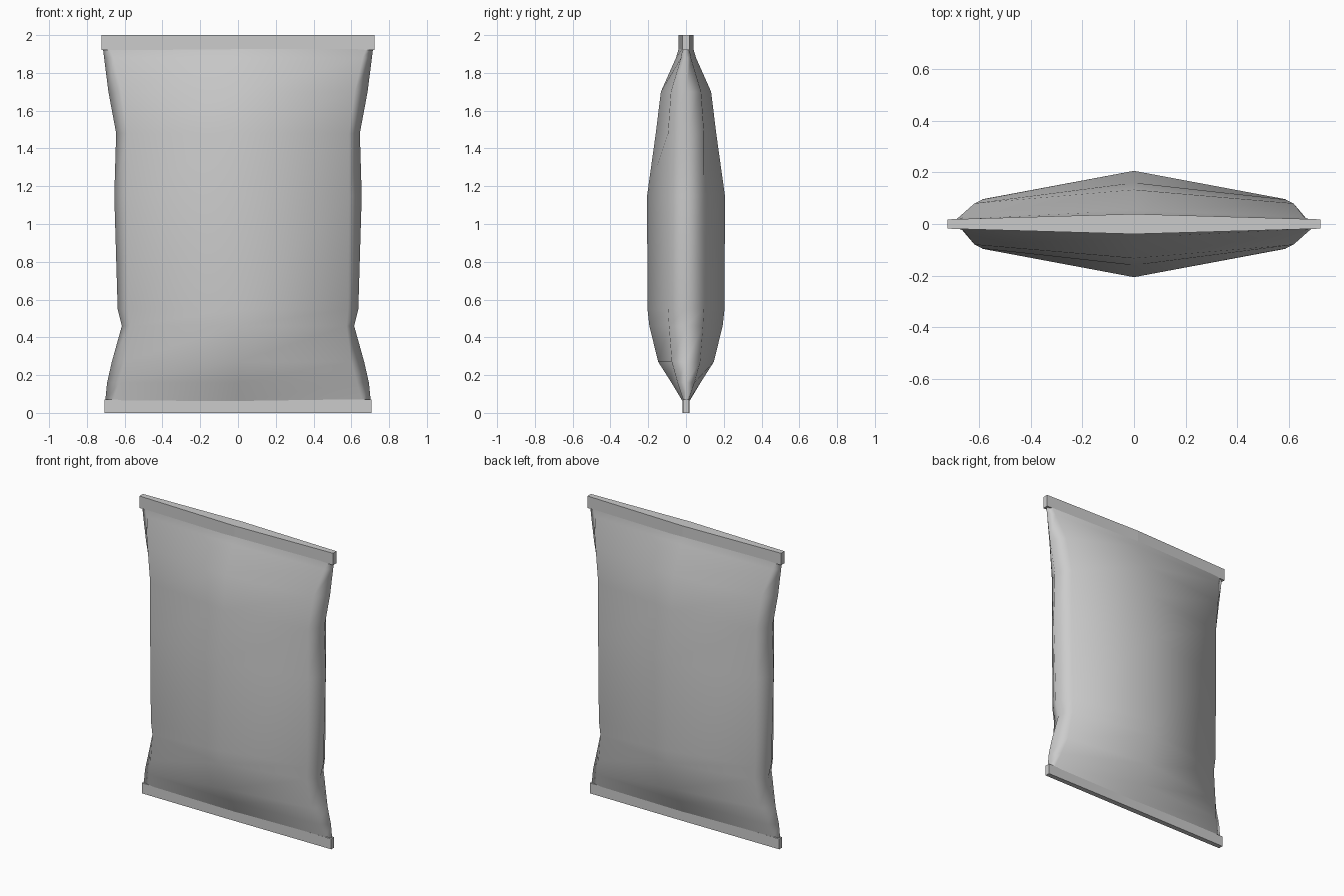
import bpy, bmesh

if "Cube" in bpy.data.objects:
    bpy.data.objects.remove(bpy.data.objects["Cube"])


def section(z, w, sx, sy, d):
    """Closed outline: side edges, shoulders and centre ridges."""
    return [(-w, 0, z), (-sx, -sy, z), (0, -d, z), (sx, -sy, z),
            (w, 0, z), (sx, sy, z), (0, d, z), (-sx, sy, z)]


def loft(name, rings, smooth):
    bm = bmesh.new()
    rows = [[bm.verts.new(p) for p in r] for r in rings]
    n = len(rows[0])
    for a, b in zip(rows, rows[1:]):
        for i in range(n):
            j = (i + 1) % n
            bm.faces.new((a[i], a[j], b[j], b[i]))
    bm.faces.new(rows[0][::-1])
    bm.faces.new(rows[-1])
    bmesh.ops.recalc_face_normals(bm, faces=bm.faces)
    for f in bm.faces:
        f.smooth = smooth and len(f.verts) == 4
    me = bpy.data.meshes.new(name)
    bm.to_mesh(me)
    bm.free()
    ob = bpy.data.objects.new(name, me)
    bpy.context.collection.objects.link(ob)
    return ob


# Inflated bag: height, half width, shoulder x, shoulder y, centre depth
body = [
    (0.06, 0.703, 0.66, 0.012, 0.017),
    (0.16, 0.693, 0.63, 0.045, 0.077),
    (0.27, 0.668, 0.60, 0.075, 0.147),
    (0.46, 0.615, 0.575, 0.090, 0.194),
    (0.55, 0.637, 0.583, 0.095, 0.204),
    (1.15, 0.655, 0.588, 0.096, 0.206),
    (1.48, 0.645, 0.588, 0.095, 0.160),
    (1.70, 0.686, 0.618, 0.080, 0.133),
    (1.88, 0.709, 0.66, 0.026, 0.053),
    (1.93, 0.715, 0.68, 0.018, 0.038),
]
loft("bag_body", [section(*r) for r in body], True)


# Crimped seals, thicker towards the middle of the top one
def seal(name, z0, z1, w, end, mid):
    outline = [(-w, -end), (0, -mid), (w, -end), (w, end), (0, mid), (-w, end)]
    loft(name, [[(x, y, z) for x, y in outline] for z in (z0, z1)], False)


seal("bottom_seal", 0.0, 0.07, 0.706, 0.016, 0.018)
seal("top_seal", 1.92, 2.0, 0.722, 0.018, 0.039)
